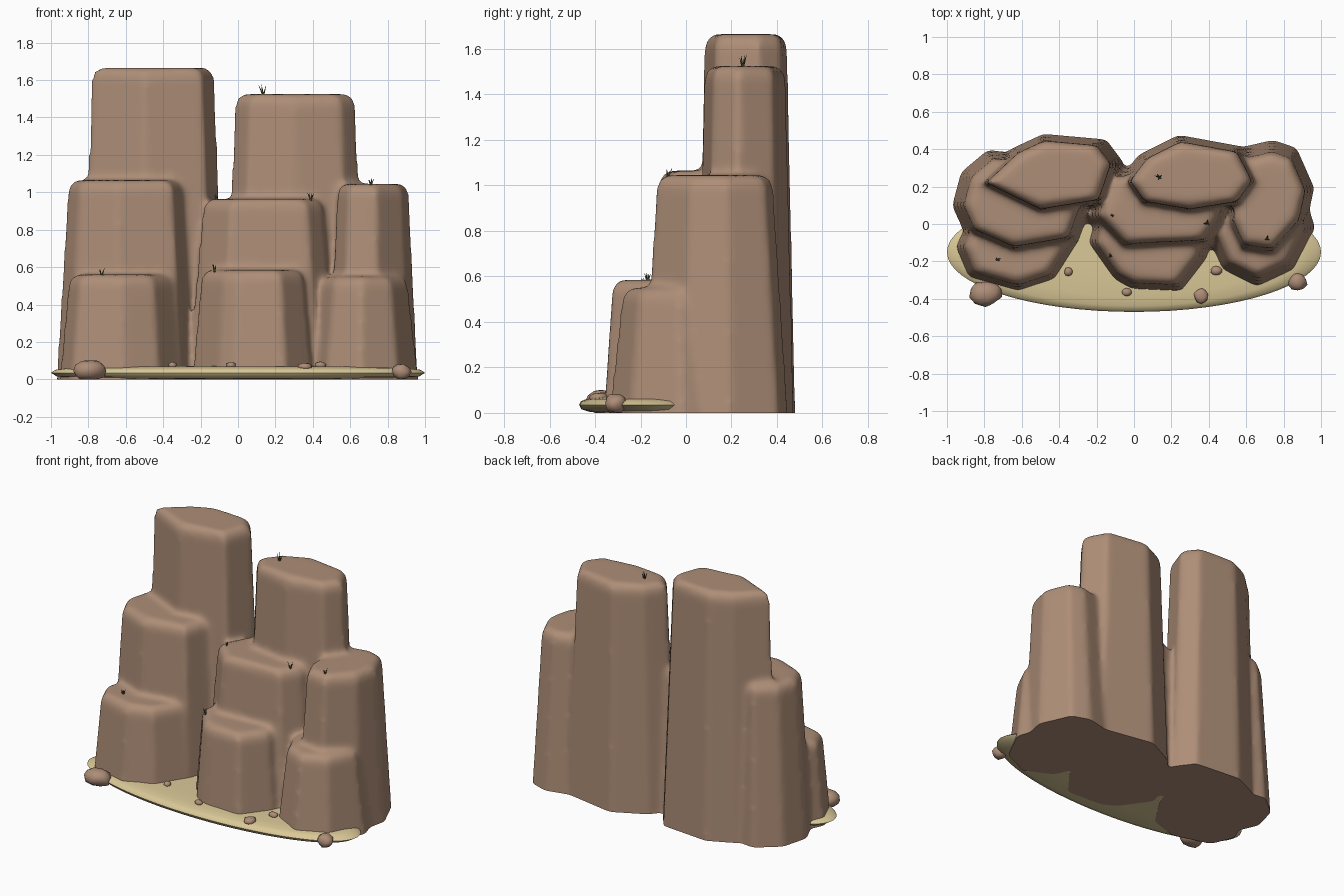
import bpy, bmesh, math, random
from mathutils import Vector, Matrix

if "Cube" in bpy.data.objects:
    bpy.data.objects.remove(bpy.data.objects["Cube"])

random.seed(4)


def material(name, rgb):
    m = bpy.data.materials.new(name)
    m.diffuse_color = (*rgb, 1)
    m.use_nodes = True
    m.node_tree.nodes["Principled BSDF"].inputs["Base Color"].default_value = m.diffuse_color
    return m


ROCK = material("rock_brown", (0.42, 0.27, 0.185))
STONE = material("stone_brown", (0.42, 0.265, 0.185))
SAND = material("sand", (0.70, 0.58, 0.31))
GRASS = material("grass_green", (0.075, 0.115, 0.04))


def add_object(name, bm, mat, smooth_angle=None):
    bmesh.ops.recalc_face_normals(bm, faces=bm.faces)
    me = bpy.data.meshes.new(name)
    bm.to_mesh(me)
    bm.free()
    me.materials.append(mat)
    ob = bpy.data.objects.new(name, me)
    bpy.context.collection.objects.link(ob)
    if smooth_angle:
        bpy.ops.object.select_all(action='DESELECT')
        ob.select_set(True)
        bpy.context.view_layer.objects.active = ob
        bpy.ops.object.shade_smooth_by_angle(angle=math.radians(smooth_angle))
    return ob


def loft(bm, rings):
    loops = [[bm.verts.new(p) for p in r] for r in rings]
    n = len(loops[0])
    for a, b in zip(loops, loops[1:]):
        for i in range(n):
            bm.faces.new((a[i], a[(i + 1) % n], b[(i + 1) % n], b[i]))
    bm.faces.new(loops[0][::-1])
    bm.faces.new(loops[-1])


def column(bm, outline, height, base_scale):
    """Tapering faceted column with a rounded rim; runs below ground for trimming."""
    pts = [Vector(p) for p in outline]
    xs, ys = [p.x for p in pts], [p.y for p in pts]
    c = Vector(((min(xs) + max(xs)) / 2, (min(ys) + max(ys)) / 2))
    rim = height - 0.055
    rings = []
    for z in (-0.15, 0.0, rim):
        s = 1 + (base_scale - 1) * (1 - z / rim)
        rings.append([(*(c + (p - c) * s), z) for p in pts])
    for inset, z in ((0.014, height - 0.02), (0.045, height)):
        rings.append([(*(p - (p - c).normalized() * inset), z) for p in pts])
    loft(bm, rings)


# Rock columns: top outline, height, widening at the base
COLUMNS = [
    # left group: tall, middle, low
    ([(-0.79, .22), (-0.62, .38), (-0.48, .445), (-0.2, .42), (-0.125, .32),
      (-0.19, .13), (-0.5, .08)], 1.665, 1.2),
    ([(-0.91, .1), (-0.87, .25), (-0.75, .35), (-0.4, .3), (-0.29, .1),
      (-0.35, -.07), (-0.64, -.12), (-0.85, -.03)], 1.065, 1.2),
    ([(-0.91, -.12), (-0.85, -.26), (-0.62, -.325), (-0.45, -.27), (-0.33, -.08),
      (-0.45, .1), (-0.8, .1)], 0.56, 1.16),
    # centre group
    ([(-0.02, .23), (.07, .35), (.25, .44), (.55, .385), (.63, .23),
      (.55, .12), (.3, .08), (.06, .12)], 1.525, 1.2),
    ([(-0.19, .05), (-0.04, -.105), (.37, -.085), (.45, .03), (.48, .2),
      (.3, .3), (-0.1, .25)], 0.965, 1.25),
    ([(-0.2, -.1), (-0.08, -.27), (0, -.315), (.23, -.325), (.35, -.17),
      (.36, 0), (0, .1), (-0.15, .05)], 0.585, 1.17),
    # right group
    ([(.53, .02), (.59, -.11), (.74, -.13), (.88, .02), (.915, .18),
      (.84, .35), (.74, .385), (.59, .35)], 1.045, 1.25),
    ([(.44, -.05), (.51, -.21), (.66, -.285), (.82, -.21), (.91, -.03),
      (.85, .15), (.5, .15)], 0.55, 1.25),
]
bm = bmesh.new()
for c in COLUMNS:
    column(bm, *c)
cliff = add_object("rock_cliff", bm, ROCK)
# Melt the columns together and soften all edges
rm = cliff.modifiers.new("merge", 'REMESH')
rm.mode = 'VOXEL'
rm.voxel_size = 0.016
sm = cliff.modifiers.new("soften", 'SMOOTH')
sm.factor = 0.5
sm.iterations = 12
dg = bpy.context.evaluated_depsgraph_get()
bm = bmesh.new()
bm.from_mesh(bpy.data.meshes.new_from_object(cliff.evaluated_get(dg)))
cliff.modifiers.clear()
# Trim flat at the ground
cut = bmesh.ops.bisect_plane(bm, geom=bm.verts[:] + bm.edges[:] + bm.faces[:],
                             plane_co=(0, 0, 0), plane_no=(0, 0, -1), clear_outer=True)
bmesh.ops.holes_fill(bm, edges=[e for e in bm.edges if e.is_boundary], sides=0)
bpy.data.objects.remove(cliff)
add_object("rock_cliff", bm, ROCK, 50)

# Sand bank: flattened elliptical lens
bm = bmesh.new()
profile = [(.5, .002), (.85, .004), (.97, .016), (1, .035), (.975, .051),
           (.9, .061), (.75, .068), (.4, .07)]
loft(bm, [[(r * math.cos(a), -0.15 + 0.32 * r * math.sin(a), z)
           for a in [math.tau * i / 64 for i in range(64)]] for r, z in profile])
add_object("sand_bank", bm, SAND, 50)

# Loose stones: position, half sizes
STONES = [((-0.795, -.37, .045), (.09, .07, .06)), ((.875, -.31, .04), (.052, .05, .045)),
          ((.36, -.385, .068), (.04, .042, .022)), ((.44, -.25, .075), (.03, .025, .02)),
          ((-0.04, -.365, .075), (.027, .022, .018)), ((-0.35, -.255, .075), (.024, .024, .018))]
for i, (pos, size) in enumerate(STONES):
    bm = bmesh.new()
    bmesh.ops.create_icosphere(bm, subdivisions=2, radius=1)
    for v in bm.verts:
        v.co *= random.uniform(0.88, 1.08)
        v.co = Vector(pos) + Vector(a * b for a, b in zip(v.co, size))
        v.co.z = max(v.co.z, 0)
    add_object(f"stone_{i + 1}", bm, STONE, 50)

# Grass tufts: thin leaning blades
TUFTS = [(.135, .25, 1.52, .06), (-0.115, .045, .96, .035), (.39, .005, .96, .045),
         (-0.125, -.17, .58, .04), (-0.73, -.19, .555, .045), (.71, -.08, 1.04, .04)]
bm = bmesh.new()
for x, y, z, h in TUFTS:
    for k in range(5):
        a = math.tau * k / 5 + random.random()
        lean = random.uniform(0.2, 0.45)
        length = h * random.uniform(0.75, 1.1)
        m = (Matrix.Translation((x, y, z - 0.006)) @ Matrix.Rotation(a, 4, 'Z')
             @ Matrix.Rotation(lean, 4, 'Y') @ Matrix.Translation((0, 0, length / 2)))
        bmesh.ops.create_cone(bm, cap_ends=True, segments=4, radius1=.005,
                              radius2=.0008, depth=length, matrix=m)
add_object("grass_tufts", bm, GRASS)
